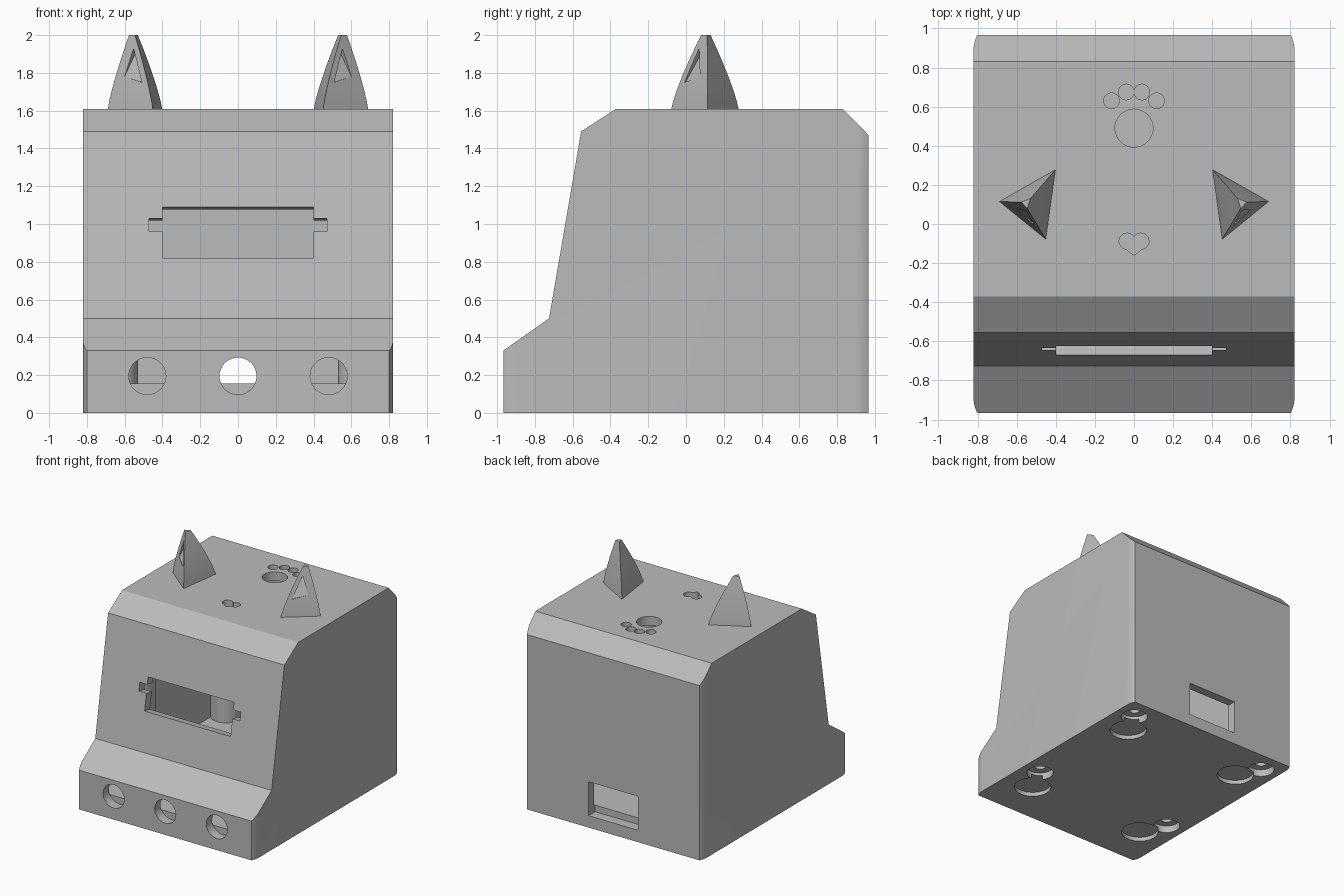
import bpy, bmesh, math
from mathutils import Vector

if "Cube" in bpy.data.objects:
    bpy.data.objects.remove(bpy.data.objects["Cube"])

grey = bpy.data.materials.new("plain grey")
grey.diffuse_color = (0.5, 0.5, 0.5, 1)
grey.use_nodes = True
grey.node_tree.nodes["Principled BSDF"].inputs["Base Color"].default_value = grey.diffuse_color


def finish(name, bm):
    bmesh.ops.recalc_face_normals(bm, faces=bm.faces)
    me = bpy.data.meshes.new(name)
    bm.to_mesh(me)
    bm.free()
    ob = bpy.data.objects.new(name, me)
    bpy.context.collection.objects.link(ob)
    me.materials.append(grey)
    return ob


def loft(name, rings):
    """Skin a list of matching closed rings and cap both ends."""
    bm = bmesh.new()
    rows = [[bm.verts.new(p) for p in r] for r in rings]
    for a, b in zip(rows, rows[1:]):
        for i in range(len(a)):
            j = (i + 1) % len(a)
            bm.faces.new((a[i], a[j], b[j], b[i]))
    bm.faces.new(rows[0][::-1])
    bm.faces.new(rows[-1])
    return finish(name, bm)


def hull(name, points):
    bm = bmesh.new()
    for p in points:
        bm.verts.new(p)
    bmesh.ops.convex_hull(bm, input=bm.verts)
    return finish(name, bm)


def side_prism(name, profile, w):
    return loft(name, [[(x, y, z) for y, z in profile] for x in (-w, w)])


def box(name, x0, x1, y0, y1, z0, z1):
    return hull(name, [(x, y, z) for x in (x0, x1) for y in (y0, y1) for z in (z0, z1)])


def circle(cx, cy, r, z, n=40):
    return [(cx + r * math.cos(2 * math.pi * i / n),
             cy + r * math.sin(2 * math.pi * i / n), z) for i in range(n)]


def rod(name, cx, cy, r, z0, z1, r1=None):
    return loft(name, [circle(cx, cy, r, z0), circle(cx, cy, r1 or r, z1)])


def boolean(ob, tool, op="DIFFERENCE"):
    m = ob.modifiers.new("cut", "BOOLEAN")
    m.operation, m.object, m.solver = op, tool, "EXACT"
    bpy.context.view_layer.objects.active = ob
    bpy.ops.object.modifier_apply(modifier=m.name)
    bpy.data.objects.remove(tool)


# Case: side profile trimmed by a plan with eased vertical corners
outer = [(-.967, 0), (-.967, .33), (-.725, .5), (-.555, 1.49),
         (-.37, 1.61), (.83, 1.61), (.967, 1.47), (.967, 0)]
case = side_prism("case", outer, .9)
corner = [(.82 - .025 * (i / 5) ** 2, .897 + .08 * i / 5) for i in range(6)]
plan = corner + [(-x, y) for x, y in corner[::-1]]
plan += [(-x, -y) for x, y in plan]
boolean(case, loft("trim", [[(x, y, z) for x, y in plan] for z in (-.1, 1.8)]), "INTERSECT")

# Hollow interior above a thick floor, with screw posts left standing
inner = [(-.892, .155), (-.892, .29), (-.66, .45), (-.487, 1.445),
         (-.347, 1.535), (.80, 1.535), (.892, 1.44), (.892, .155)]
cavity = side_prism("cavity", inner, .745)
posts = [(s * .655, y) for s in (-1, 1) for y in (.785, -.38)]
for x, y in posts:
    boolean(cavity, rod("post", x, y, .125, .1, 1.7))
boolean(case, cavity)

# Front button holes
for x in (-.48, 0, .48):
    ring = circle(x, .195, .098, 0)
    boolean(case, loft("button", [[(a, y, b) for a, b, _ in ring] for y in (-1.05, -.885)]))

# Screen opening with side tabs, cut square to the sloping front
slope = Vector((0, .17, .99)).normalized()
inward = Vector((0, .99, -.17)).normalized()
for w, z0, z1 in ((.40, .82, 1.09), (.47, .96, 1.03)):
    pts = []
    for z in (z0, z1):
        p = Vector((0, -.725 + (z - .5) * .1717, z))
        for d in (-.05, .13):
            pts += [p + inward * d + Vector((x, 0, 0)) for x in (-w, w)]
    boolean(case, hull("screen", pts))

# Rear cable window
boolean(case, box("window", -.23, .23, .88, 1.05, .10, .385))

# Paw print and heart vents in the lid
for x, y, r in ((0, .49, .097), (-.115, .63, .04), (.115, .63, .04),
                (-.04, .675, .04), (.04, .675, .04),
                (-.035, -.088, .041), (.035, -.088, .041)):
    boolean(case, rod("vent", x, y, r, 1.48, 1.7))
heart = [(-.04, -.09), (-.045, -.125), (0, -.16), (.045, -.125), (.04, -.09)]
boolean(case, hull("heart_tip", [(x, y, z) for x, y in heart for z in (1.48, 1.7)]))

# Underside: foot recesses and countersunk screw holes
for sx in (-1, 1):
    for sy in (-1, 1):
        boolean(case, rod("foot_recess", sx * .555, sy * .59, .145, -.1, .035))
for x, y in posts:
    boolean(case, rod("screw_head", x, y, .105, -.05, .06))
    boolean(case, rod("screw_hole", x, y, .045, 0, .4))

# Ears: bulging three-sided spikes with a notch in the outer front face
base = [(.40, .28), (.69, .115), (.45, -.08)]
tip = [(.53, .13), (.577, .112), (.546, .08)]


def ear_ring(t, s):
    w = t ** 1.25
    return [(s * (a[0] + (b[0] - a[0]) * w), a[1] + (b[1] - a[1]) * w, 1.6 + .4 * t)
            for a, b in zip(base, tip)]


for side, s in (("left", -1), ("right", 1)):
    ear = loft(side + "_ear", [ear_ring(i / 8, s) for i in range(9)])
    out = Vector((s * .63, -.776, 0))
    a, p, q = (Vector((s * x, y, z)) for x, y, z in
               ((.55, .073, 1.93), (.60, .075, 1.78), (.505, -.003, 1.75)))
    boolean(ear, hull("notch", [a + out * .06, p + out * .06, q + out * .06,
                                a - out * .03, p, q]))

# Smooth rounded surfaces, keep the edges crisp
for ob in list(bpy.context.scene.objects):
    bpy.ops.object.select_all(action="DESELECT")
    ob.select_set(True)
    bpy.context.view_layer.objects.active = ob
    bpy.ops.object.shade_smooth_by_angle(angle=math.radians(25))
